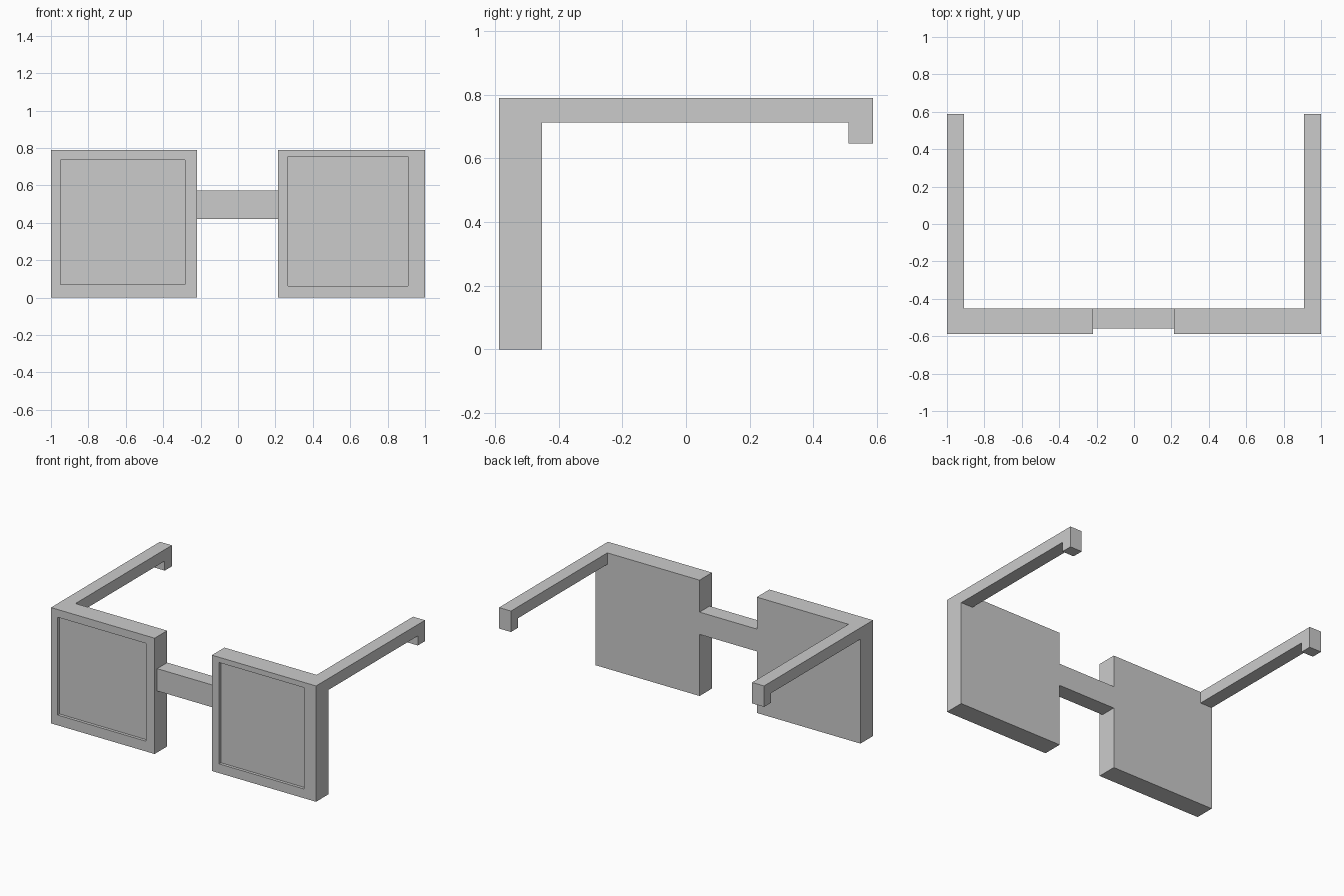
import bpy, bmesh

if "Cube" in bpy.data.objects:
    bpy.data.objects.remove(bpy.data.objects["Cube"])


def finish(name, bm):
    bmesh.ops.recalc_face_normals(bm, faces=bm.faces)
    mesh = bpy.data.meshes.new(name)
    bm.to_mesh(mesh)
    bm.free()
    obj = bpy.data.objects.new(name, mesh)
    bpy.context.collection.objects.link(obj)
    return obj


def box_bm(x, y, z):
    bm = bmesh.new()
    bmesh.ops.create_cube(bm, size=1)
    for v in bm.verts:
        v.co = [r[0] if c < 0 else r[1] for c, r in zip(v.co, (x, y, z))]
    return bm


FRONT, BACK, TIP, TOP = -0.587, -0.452, 0.587, 0.79
RECESS = 0.02


def lens(name, x, hole_x, hole_z):
    """Block with a shallow rectangular recess in its front face."""
    bm = box_bm(x, (FRONT, BACK), (0, TOP))
    bm.normal_update()
    face = min(bm.faces, key=lambda f: f.calc_center_median().y)
    mid = face.calc_center_median()
    bmesh.ops.inset_individual(bm, faces=[face], thickness=0.05)
    for v in face.verts:
        v.co.x = hole_x[v.co.x > mid.x]
        v.co.z = hole_z[v.co.z > mid.z]
    floor = bmesh.ops.extrude_discrete_faces(bm, faces=[face])["faces"][0]
    for v in floor.verts:
        v.co.y += RECESS
    return finish(name, bm)


def temple(name, x0, x1, under):
    """Side arm: hooked profile in the y-z plane, extruded across x."""
    profile = [(BACK, TOP), (TIP, TOP), (TIP, 0.647), (0.51, 0.647),
               (0.51, under), (BACK, under)]
    bm = bmesh.new()
    face = bm.faces.new([bm.verts.new((x0, y, z)) for y, z in profile])
    ext = bmesh.ops.extrude_face_region(bm, geom=[face])["geom"]
    for v in ext:
        if isinstance(v, bmesh.types.BMVert):
            v.co.x = x1
    return finish(name, bm)


# Lens blocks
lens("left_lens", (-1, -0.218), (-0.95, -0.283), (0.07, 0.737))
lens("right_lens", (0.214, 1), (0.268, 0.91), (0.063, 0.754))

# Nose bridge
finish("bridge", box_bm((-0.218, 0.214), (-0.56, BACK), (0.42, 0.572)))

# Side arms with hooked ends
temple("left_temple", -1, -0.91, 0.712)
temple("right_temple", 0.91, 1, 0.712)
